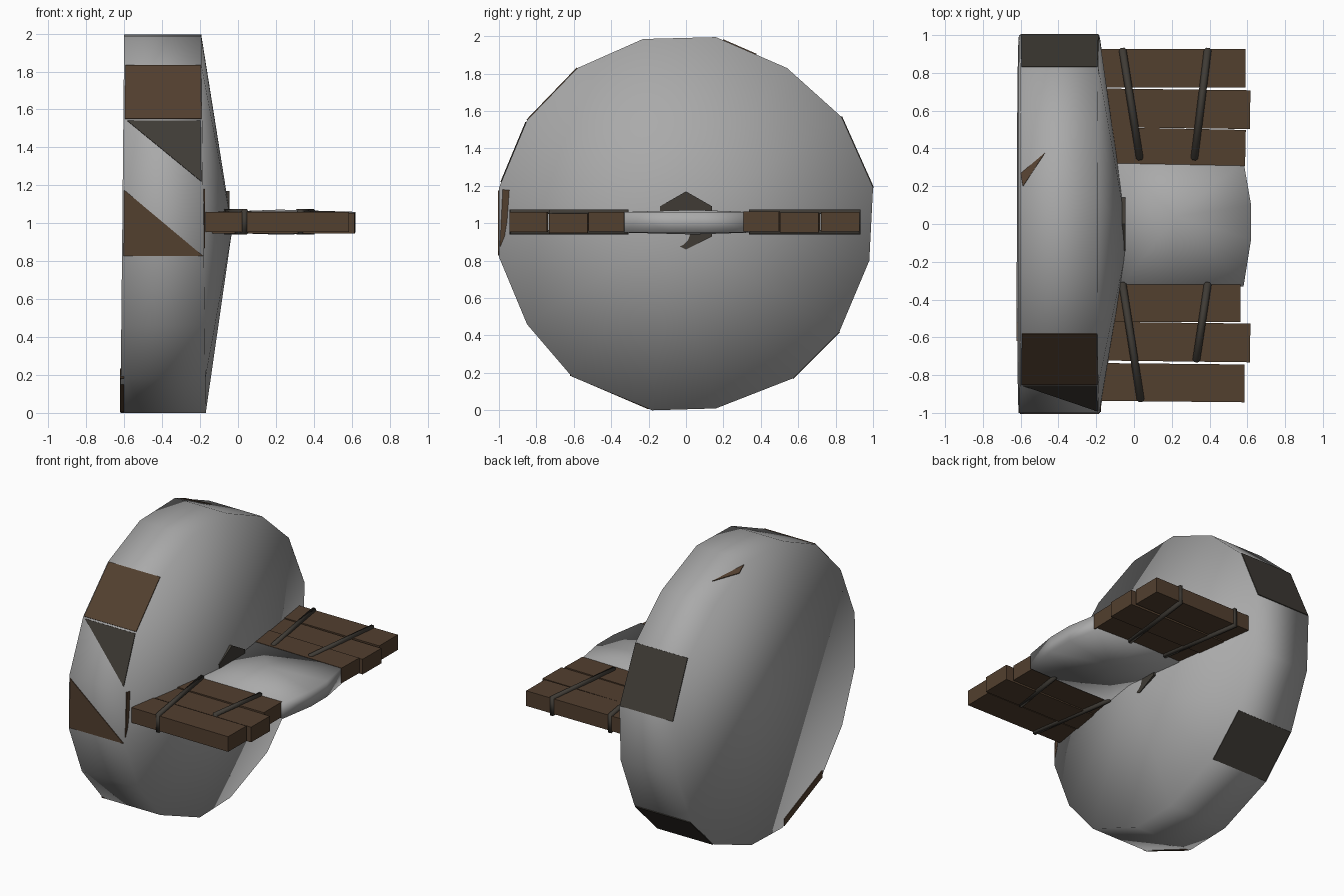
import bpy, bmesh, math
from mathutils import Vector, Matrix

if "Cube" in bpy.data.objects:
    bpy.data.objects.remove(bpy.data.objects["Cube"])


def material(name, rgb):
    m = bpy.data.materials.new(name)
    m.diffuse_color = (*rgb, 1)
    m.use_nodes = True
    m.node_tree.nodes["Principled BSDF"].inputs["Base Color"].default_value = m.diffuse_color
    return m


GREY = material("pale grey", (0.40, 0.40, 0.40))
WOOD = material("brown wood", (0.085, 0.05, 0.028))
DARK = material("dark iron", (0.05, 0.044, 0.036))


def mesh_object(name, verts, faces, mat, smooth=False):
    me = bpy.data.meshes.new(name)
    bm = bmesh.new()
    vs = [bm.verts.new(v) for v in verts]
    for f in faces:
        bm.faces.new([vs[i] for i in f])
    bmesh.ops.recalc_face_normals(bm, faces=bm.faces)
    for f in bm.faces:
        f.smooth = smooth
    bm.to_mesh(me)
    bm.free()
    me.materials.append(mat)
    ob = bpy.data.objects.new(name, me)
    bpy.context.collection.objects.link(ob)
    return ob


def prism(name, poly, offset, mat):
    """Extrude a flat polygon of points along an offset vector."""
    n = len(poly)
    verts = [Vector(p) for p in poly] + [Vector(p) + Vector(offset) for p in poly]
    faces = [list(range(n)), list(range(n, 2 * n))]
    faces += [(i, (i + 1) % n, n + (i + 1) % n, n + i) for i in range(n)]
    return mesh_object(name, verts, faces, mat)


# Big disc: uneven 16-sided rim (y, z), flat back, shallow cone in front
RIM = [(-0.23, 1.985), (0.16, 1.995), (0.54, 1.83), (0.83, 1.57),
       (1.0, 1.19), (0.98, 0.80), (0.82, 0.42), (0.57, 0.17),
       (0.16, 0.01), (-0.18, 0.0), (-0.61, 0.18), (-0.85, 0.46),
       (-1.0, 0.82), (-1.0, 1.19), (-0.85, 1.55), (-0.58, 1.83)]
N = len(RIM)


def back_x(z):
    return -0.62 + 0.01 * z


def front_x(z):
    return -0.17 - 0.012 * z


back = [(back_x(z), y, z) for y, z in RIM]
front = [(front_x(z), y, z) for y, z in RIM]
faces = [list(range(N))]
for i in range(N):
    j = (i + 1) % N
    faces += [(i, j, N + j, N + i), (N + i, N + j, 2 * N)]
mesh_object("disc", back + front + [(-0.03, -0.08, 0.97)], faces, GREY, True)


# Boards showing on the rim: (u along the edge, v from back to front)
def rim_patch(name, i, uv, mat):
    a, b = Vector(back[i]), Vector(back[(i + 1) % N])
    c, d = Vector(front[i]), Vector(front[(i + 1) % N])
    e = b - a
    out = Vector((0, -e.z, e.y)).normalized()
    if out.dot(Vector((0, a.y, a.z - 1))) < 0:
        out = -out
    pts = [a.lerp(b, u).lerp(c.lerp(d, u), v) - out * 0.002 for u, v in uv]
    prism(name, pts, out * 0.007, mat)


FULL = [(0, 0.02), (1, 0.02), (1, 0.99), (0, 0.99)]
rim_patch("rim_board_upper_front", 14, FULL, WOOD)
rim_patch("rim_board_upper_back", 3, FULL, DARK)
rim_patch("rim_board_lower_back", 6, FULL, DARK)
rim_patch("rim_board_corner_dark", 13, [(0.97, 0.05), (0.97, 0.98), (0.08, 0.98)], DARK)
rim_patch("rim_board_corner_brown", 12, [(0.96, 0.02), (0.02, 0.02), (0.02, 0.99)], WOOD)
rim_patch("rim_board_chip", 1, [(0.1, 0.03), (0.28, 0.0), (0.57, 0.32)], WOOD)

# Board ends showing beside the rim
prism("board_end_front", [(-0.2, -0.995, 0.87), (-0.2, -0.98, 1.18),
                          (-0.2, -0.93, 1.175), (-0.2, -0.97, 0.93)], (0.025, 0, 0), WOOD)
prism("board_end_back", [(-0.6, -0.20, 0.005), (-0.6, -0.62, 0.185),
                         (-0.6, -0.62, 0.235), (-0.6, -0.20, 0.055)], (-0.023, 0, 0), WOOD)

# Hexagonal hub plate around the cone tip
prism("hub_plate", [(-0.065, y, z) for y, z in
                    [(0, 1.17), (0.14, 1.09), (0.14, 0.93), (0, 0.86),
                     (-0.14, 0.93), (-0.14, 1.09)]], (0.02, 0, 0), DARK)

# Smooth centre block of the arm, with raised middles above and below
OUT = [(-0.09, 0.34), (0.22, 0.345), (0.58, 0.33), (0.62, 0.10),
       (0.62, -0.08), (0.58, -0.33), (0.22, -0.335), (-0.07, -0.33)]
K = len(OUT)
low = [(x, y, 0.95) for x, y in OUT]
high = [(x, y, 1.06) for x, y in OUT]
faces = []
for i in range(K):
    j = (i + 1) % K
    faces += [(i, j, K + j, K + i), (i, j, 2 * K), (K + i, K + j, 2 * K + 1)]
mesh_object("arm_centre", low + high + [(0.22, 0.04, 0.94), (0.22, 0.04, 1.072)],
            faces, GREY, True)


# Planks: (name, y centre, width, x start, x end, z centre, yaw)
def plank(name, y, w, x0, x1, z, yaw):
    hx, hy, hz = (x1 - x0) / 2, w / 2, 0.053
    rot = Matrix.Rotation(yaw, 3, 'Z')
    c = Vector(((x0 + x1) / 2, y, z - hz))
    pts = [c + rot @ Vector((sx * hx, sy * hy, 0))
           for sx, sy in [(-1, -1), (1, -1), (1, 1), (-1, 1)]]
    prism(name, pts, (0, 0, 2 * hz), WOOD)


for args in [("plank_back_outer", 0.825, 0.205, -0.18, 0.59, 1.008, 0.0),
             ("plank_back_middle", 0.61, 0.205, -0.16, 0.615, 1.004, -0.012),
             ("plank_back_inner", 0.41, 0.19, -0.13, 0.59, 1.01, -0.02),
             ("plank_front_inner", -0.42, 0.20, -0.13, 0.565, 1.008, 0.0),
             ("plank_front_middle", -0.625, 0.205, -0.16, 0.615, 1.0, -0.012),
             ("plank_front_outer", -0.84, 0.20, -0.18, 0.585, 1.006, -0.01)]:
    plank(*args)


# Straps: a round rod loop over, under and around the ends of the planks
def strap(name, p, q):
    cu = bpy.data.curves.new(name, 'CURVE')
    cu.dimensions = '3D'
    cu.bevel_depth = 0.02
    cu.bevel_resolution = 1
    sp = cu.splines.new('POLY')
    pts = [(*p, 1.062), (*q, 1.062), (*q, 0.953), (*p, 0.953)]
    sp.points.add(3)
    for pt, co in zip(sp.points, pts):
        pt.co = (*co, 1)
    sp.use_cyclic_u = True
    cu.materials.append(DARK)
    ob = bpy.data.objects.new(name, cu)
    bpy.context.collection.objects.link(ob)


strap("strap_back_left", (-0.06, 0.92), (0.03, 0.35))
strap("strap_back_right", (0.39, 0.92), (0.32, 0.35))
strap("strap_front_left", (-0.06, -0.32), (0.035, -0.93))
strap("strap_front_right", (0.39, -0.32), (0.33, -0.72))
